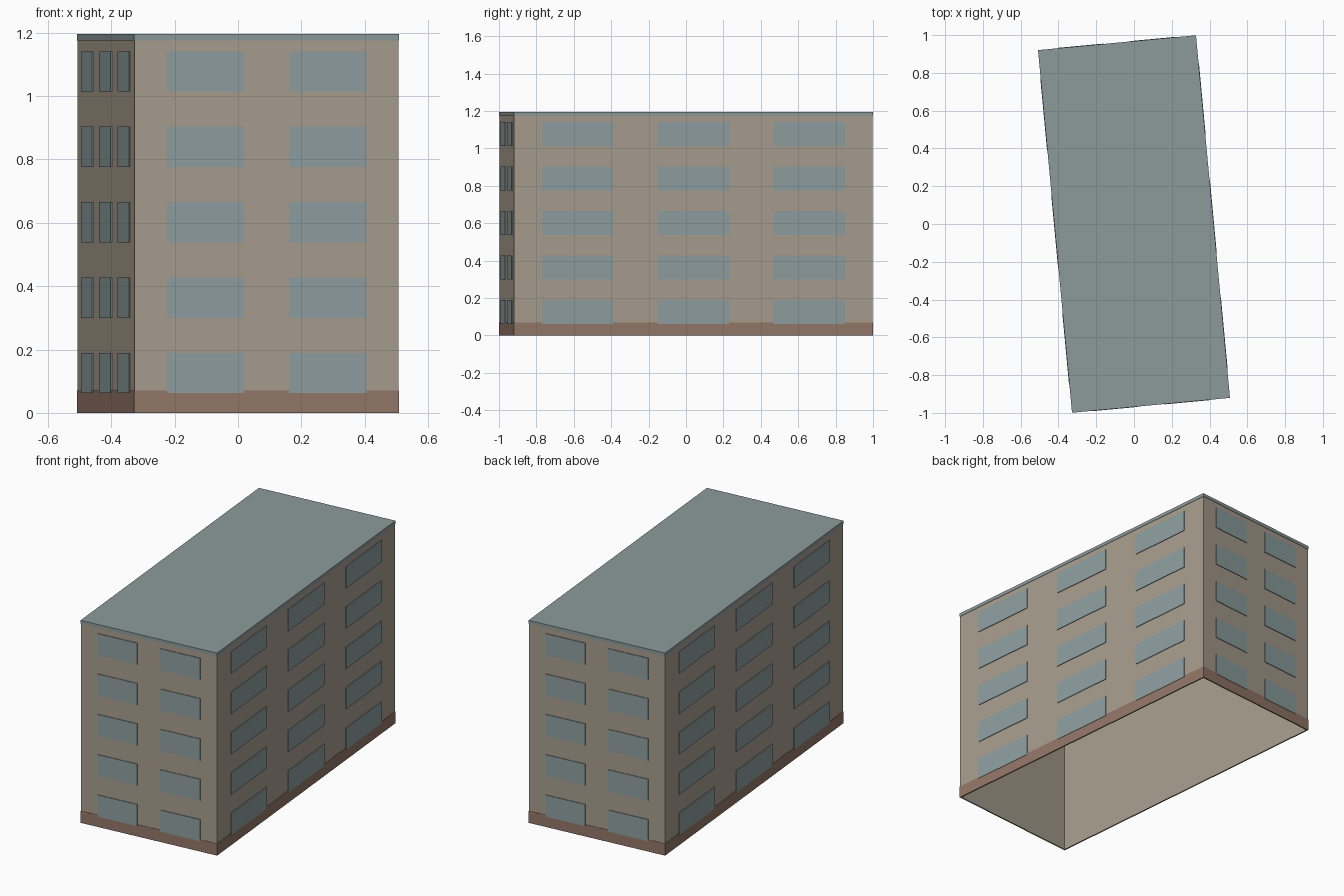
import bpy
import bmesh
from math import radians, pi
from mathutils import Matrix, Vector

cube = bpy.data.objects.get("Cube")
if cube:
    bpy.data.objects.remove(cube, do_unlink=True)

HALF_X, HALF_Y = 0.418, 0.962
WALL_TOP, TOP, PLINTH_TOP = 1.175, 1.195, 0.07
PROUD = 0.002
TURN = Matrix.Rotation(radians(5.36), 4, 'Z')


def material(name, srgb):
    colour = [((c / 255 + 0.055) / 1.055) ** 2.4 for c in srgb] + [1]
    mat = bpy.data.materials.new(name)
    mat.use_nodes = True
    mat.diffuse_color = colour
    mat.node_tree.nodes["Principled BSDF"].inputs["Base Color"].default_value = colour
    return mat


wall_mat = material("beige plaster", (168, 157, 142))
plinth_mat = material("brown plinth", (147, 119, 104))
glass_mat = material("blue grey glass", (142, 158, 159))
roof_mat = material("grey green roof", (140, 155, 154))


def finish(bm, name, mat):
    bmesh.ops.recalc_face_normals(bm, faces=bm.faces)
    bm.transform(TURN)
    mesh = bpy.data.meshes.new(name)
    bm.to_mesh(mesh)
    bm.free()
    mesh.materials.append(mat)
    obj = bpy.data.objects.new(name, mesh)
    bpy.context.collection.objects.link(obj)
    return obj


def add_box(bm, low, high, place=Matrix()):
    low, high = Vector(low), Vector(high)
    matrix = place @ Matrix.Translation((low + high) / 2) @ Matrix.Diagonal((*(high - low), 1))
    bmesh.ops.create_cube(bm, size=1, matrix=matrix)


def ring(name, hx, hy, height, thick, mat):
    """Rectangular tube standing on the ground, open above and below."""
    bm = bmesh.new()
    loops = []
    for inset, z in ((0, 0), (0, height), (thick, height), (thick, 0)):
        x, y = hx - inset, hy - inset
        loops.append([bm.verts.new((sx * x, sy * y, z))
                      for sx, sy in ((-1, -1), (1, -1), (1, 1), (-1, 1))])
    for a, b in zip(loops, loops[1:] + loops[:1]):
        for i in range(4):
            j = (i + 1) % 4
            bm.faces.new((a[i], a[j], b[j], b[i]))
    return finish(bm, name, mat)


# Hollow wall shell, plinth band and flat roof
ring("walls", HALF_X, HALF_Y, WALL_TOP, 0.006, wall_mat)
ring("plinth", HALF_X + PROUD, HALF_Y + PROUD, PLINTH_TOP, PROUD, plinth_mat)
bm = bmesh.new()
add_box(bm, (-HALF_X - PROUD, -HALF_Y - PROUD, WALL_TOP),
        (HALF_X + PROUD, HALF_Y + PROUD, TOP))
finish(bm, "roof", roof_mat)

# Window plates: five storeys on every side
short_side = [(-0.316, -0.071), (0.071, 0.316)]
long_side = [(-0.813, -0.43), (-0.193, 0.193), (0.43, 0.813)]
sides = (("front", 0, HALF_Y, short_side), ("left", 1, HALF_X, long_side),
         ("back", 2, HALF_Y, short_side), ("right", 3, HALF_X, long_side))
for side, quarter, distance, columns in sides:
    bm = bmesh.new()
    place = Matrix.Rotation(quarter * pi / 2, 4, 'Z')
    for storey in range(5):
        z = 0.062 + 0.238 * storey
        for x0, x1 in columns:
            add_box(bm, (x0, -distance - 2 * PROUD, z),
                    (x1, -distance, z + 0.127), place)
    finish(bm, side + "_windows", glass_mat)
